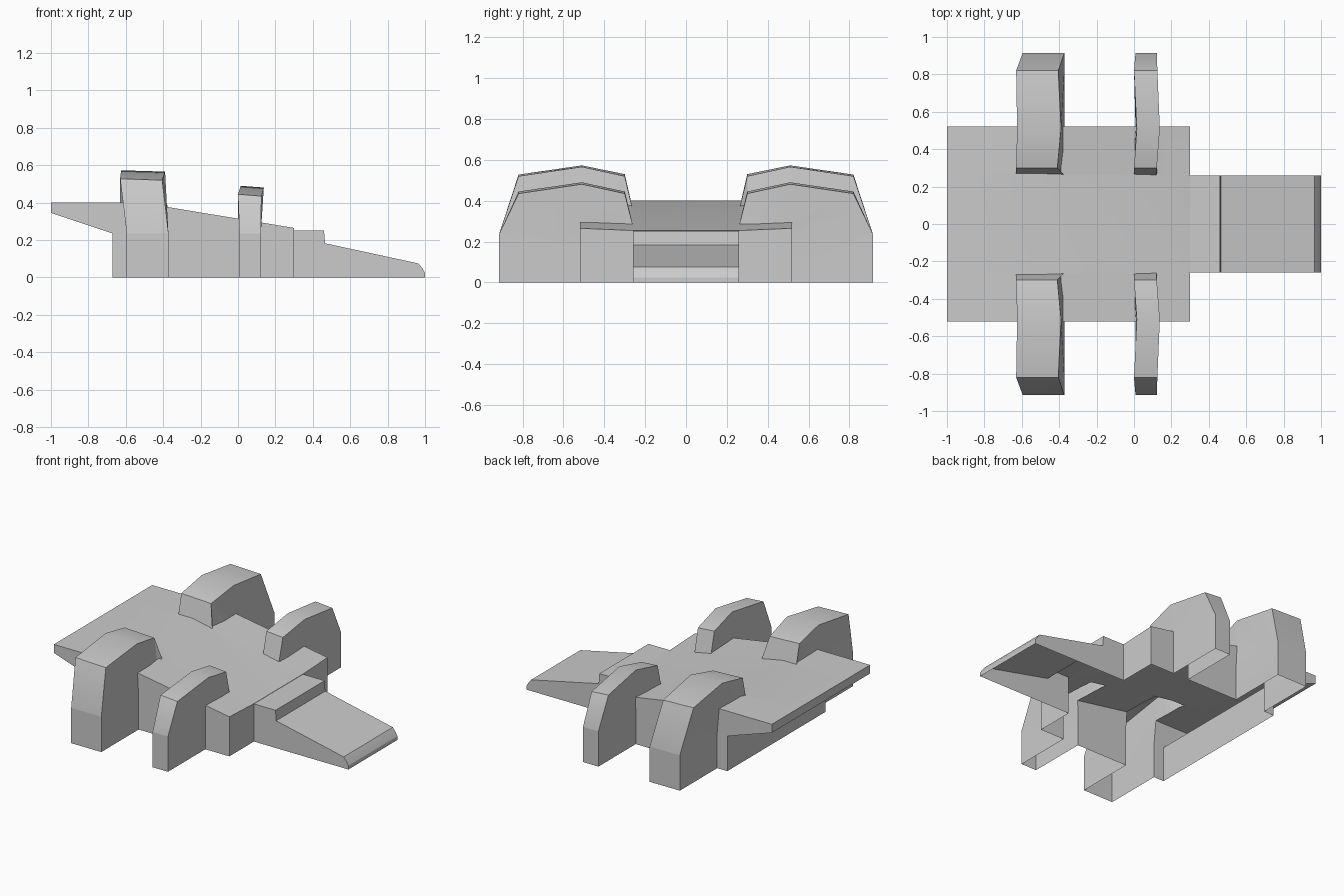
import bpy, bmesh

if "Cube" in bpy.data.objects:
    bpy.data.objects.remove(bpy.data.objects["Cube"])

BELOW = -0.1  # solids run below ground, then get cut off open at z = 0


def loft(name, sections):
    """Closed solid through a list of equal-length rings of (x, y, z)."""
    bm = bmesh.new()
    rings = [[bm.verts.new(p) for p in s] for s in sections]
    n = len(rings[0])
    for a, b in zip(rings, rings[1:]):
        for i in range(n):
            j = (i + 1) % n
            bm.faces.new((a[i], a[j], b[j], b[i]))
    bm.faces.new(rings[0])
    bm.faces.new(rings[-1][::-1])
    bmesh.ops.remove_doubles(bm, verts=bm.verts, dist=0.0005)
    bmesh.ops.recalc_face_normals(bm, faces=bm.faces)
    me = bpy.data.meshes.new(name)
    bm.to_mesh(me)
    bm.free()
    ob = bpy.data.objects.new(name, me)
    bpy.context.collection.objects.link(ob)
    return ob


def slab(y, profile):
    return [(x, y, z) for x, z in profile]


def fender(name, side, x0, x1, rows):
    """Arched fender; rows are (y, left x, right x, left z, right z) of its crown."""
    rings = []
    for y, xl, xr, zl, zr in rows:
        rings.append([(x0, side * y, BELOW), (x1, side * y, BELOW),
                      (x1, side * y, 0.235), (xr, side * y, zr),
                      (xl, side * y, zl), (x0, side * y, 0.235)])
    return loft(name, rings)


# Main hull: wedge deck with rear overhang, slightly lower along the middle
def hull_profile(front_z):
    return [(-0.67, BELOW), (0.3, BELOW), (0.3, front_z), (-0.53, 0.402),
            (-1, 0.402), (-1, 0.345), (-0.67, 0.235)]


edge, mid = hull_profile(0.265), hull_profile(0.254)
hull = loft("hull", [slab(-0.52, edge), slab(-0.26, mid),
                     slab(0.26, mid), slab(0.52, edge)])

# Nose: flat step, then a sloping front with a rounded lip
nose_profile = [(0.2, BELOW), (1, BELOW), (1, 0.025), (0.985, 0.05), (0.965, 0.075),
                (0.465, 0.183), (0.46, 0.252), (0.2, 0.252)]
parts = [loft("nose", [slab(-0.26, nose_profile), slab(0.26, nose_profile)])]

# Fenders on both sides
rear = [(0.262, -0.63, -0.372, 0.365, 0.36), (0.3, -0.63, -0.41, 0.53, 0.52),
        (0.51, -0.625, -0.39, 0.573, 0.566), (0.82, -0.63, -0.405, 0.528, 0.52),
        (0.915, -0.595, -0.372, 0.237, 0.237)]
front = [(0.262, 0.0, 0.12, 0.29, 0.285), (0.3, 0.0, 0.122, 0.445, 0.435),
         (0.51, 0.015, 0.138, 0.49, 0.481), (0.82, 0.0, 0.125, 0.445, 0.435),
         (0.915, 0.008, 0.122, 0.237, 0.237)]
for side in (-1, 1):
    parts.append(fender("rear_fender", side, -0.595, -0.372, rear))
    parts.append(fender("front_fender", side, 0.008, 0.122, front))

# Merge the parts into one skin
bpy.context.view_layer.objects.active = hull
hull.select_set(True)
for part in parts:
    mod = hull.modifiers.new("merge", "BOOLEAN")
    mod.operation = "UNION"
    mod.solver = "EXACT"
    mod.object = part
    bpy.ops.object.modifier_apply(modifier=mod.name)
    bpy.data.objects.remove(part)

# Open underside at ground level
bm = bmesh.new()
bm.from_mesh(hull.data)
bmesh.ops.bisect_plane(bm, geom=bm.verts[:] + bm.edges[:] + bm.faces[:],
                       plane_co=(0, 0, 0), plane_no=(0, 0, 1), clear_inner=True)
bm.to_mesh(hull.data)
bm.free()
hull.name = "shell_body"
bpy.ops.object.shade_smooth_by_angle(angle=0.5)
